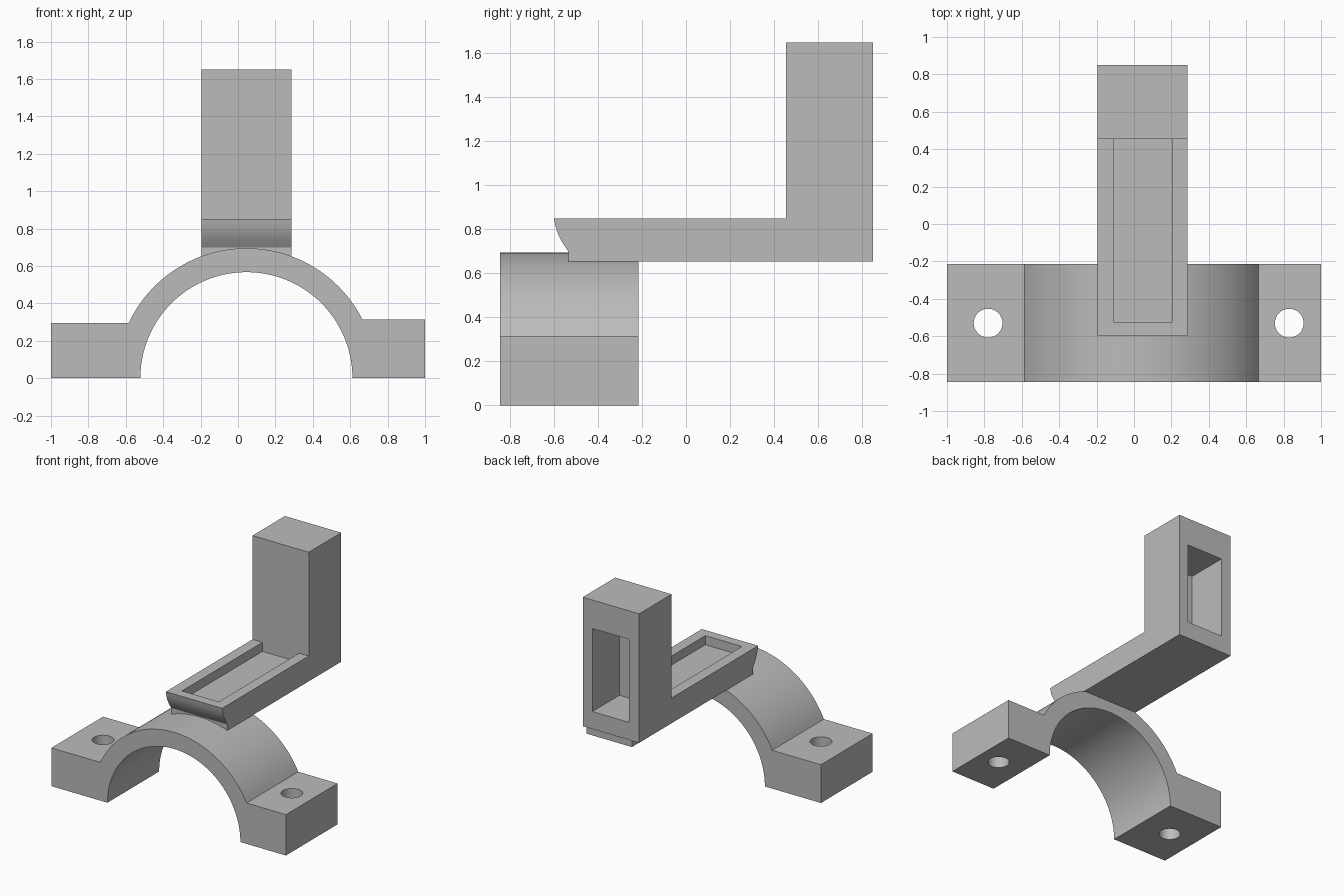
import bpy
import bmesh
from math import sin, cos, pi, asin, radians
from mathutils import Vector

cube = bpy.data.objects.get("Cube")
if cube:
    bpy.data.objects.remove(cube, do_unlink=True)

grey = bpy.data.materials.new("plain_grey")
grey.use_nodes = True
GREY = (0.5, 0.5, 0.5, 1)
grey.diffuse_color = GREY
grey.node_tree.nodes["Principled BSDF"].inputs["Base Color"].default_value = GREY


def prism(name, points, depth):
    """Extrude a closed outline of 3D points along the depth vector."""
    bm = bmesh.new()
    face = bm.faces.new([bm.verts.new(p) for p in points])
    out = bmesh.ops.extrude_face_region(bm, geom=[face])
    moved = [v for v in out["geom"] if isinstance(v, bmesh.types.BMVert)]
    bmesh.ops.translate(bm, verts=moved, vec=Vector(depth))
    bmesh.ops.recalc_face_normals(bm, faces=bm.faces)
    mesh = bpy.data.meshes.new(name)
    bm.to_mesh(mesh)
    bm.free()
    mesh.materials.append(grey)
    obj = bpy.data.objects.new(name, mesh)
    bpy.context.collection.objects.link(obj)
    return obj


def box(name, x, y, z):
    outline = [(x[0], y[0], z[0]), (x[1], y[0], z[0]),
               (x[1], y[1], z[0]), (x[0], y[1], z[0])]
    return prism(name, outline, (0, 0, z[1] - z[0]))


def arc(radius, start, end, steps):
    return [(CX + radius * cos(start + (end - start) * i / steps),
             radius * sin(start + (end - start) * i / steps))
            for i in range(steps + 1)]


def carve(target, cutters):
    """Cut the helpers out of the target, then remove them."""
    bpy.context.view_layer.objects.active = target
    for cutter in cutters:
        cutter.hide_render = True
        mod = target.modifiers.new("cut", "BOOLEAN")
        mod.operation, mod.solver, mod.object = "DIFFERENCE", "EXACT", cutter
        bpy.ops.object.modifier_apply(modifier=mod.name)
        bpy.data.objects.remove(cutter, do_unlink=True)


def smooth(obj):
    bpy.ops.object.select_all(action="DESELECT")
    obj.select_set(True)
    bpy.context.view_layer.objects.active = obj
    bpy.ops.object.shade_smooth_by_angle(angle=radians(25))


# Half-ring clamp with a flange on each side
CX, INNER, OUTER = 0.045, 0.567, 0.695
FRONT, BACK = -0.845, -0.215
RIGHT_H, LEFT_H = 0.295, 0.315
outline = [(1, 0), (1, LEFT_H)]
outline += arc(OUTER, asin(LEFT_H / OUTER), pi - asin(RIGHT_H / OUTER), 64)
outline += [(-1, RIGHT_H), (-1, 0)]
outline += arc(INNER, pi, 0, 72)
clamp = prism("clamp", [(x, FRONT, z) for x, z in outline], (0, BACK - FRONT, 0))

# Bolt holes through the flanges
holes = []
for x in (-0.78, 0.83):
    ring = [(x + 0.077 * cos(i * pi / 24), -0.53 + 0.077 * sin(i * pi / 24), -0.1)
            for i in range(48)]
    holes.append(prism("hole_cutter", ring, (0, 0, 0.6)))
carve(clamp, holes)
smooth(clamp)

# L-shaped arm with a rounded nose undercut
X0, X1 = -0.195, 0.285
nose = []
for i in range(13):
    t = i / 12
    nose.append((-0.60 + 0.065 * t - 0.012 * sin(pi * t), 0.85 - 0.15 * t))
side = nose + [(-0.535, 0.655), (0.85, 0.655), (0.85, 1.65), (0.455, 1.65), (0.455, 0.85)]
arm = prism("arm_and_post", [(X0, y, z) for y, z in side], (X1 - X0, 0, 0))

# Shallow tray in the arm and deep pocket in the back of the post
POCKET = (-0.11, 0.203)
carve(arm, [box("tray_cutter", POCKET, (-0.525, 0.455), (0.78, 0.95)),
            box("pocket_cutter", POCKET, (0.52, 0.95), (0.79, 1.43))])
smooth(arm)
